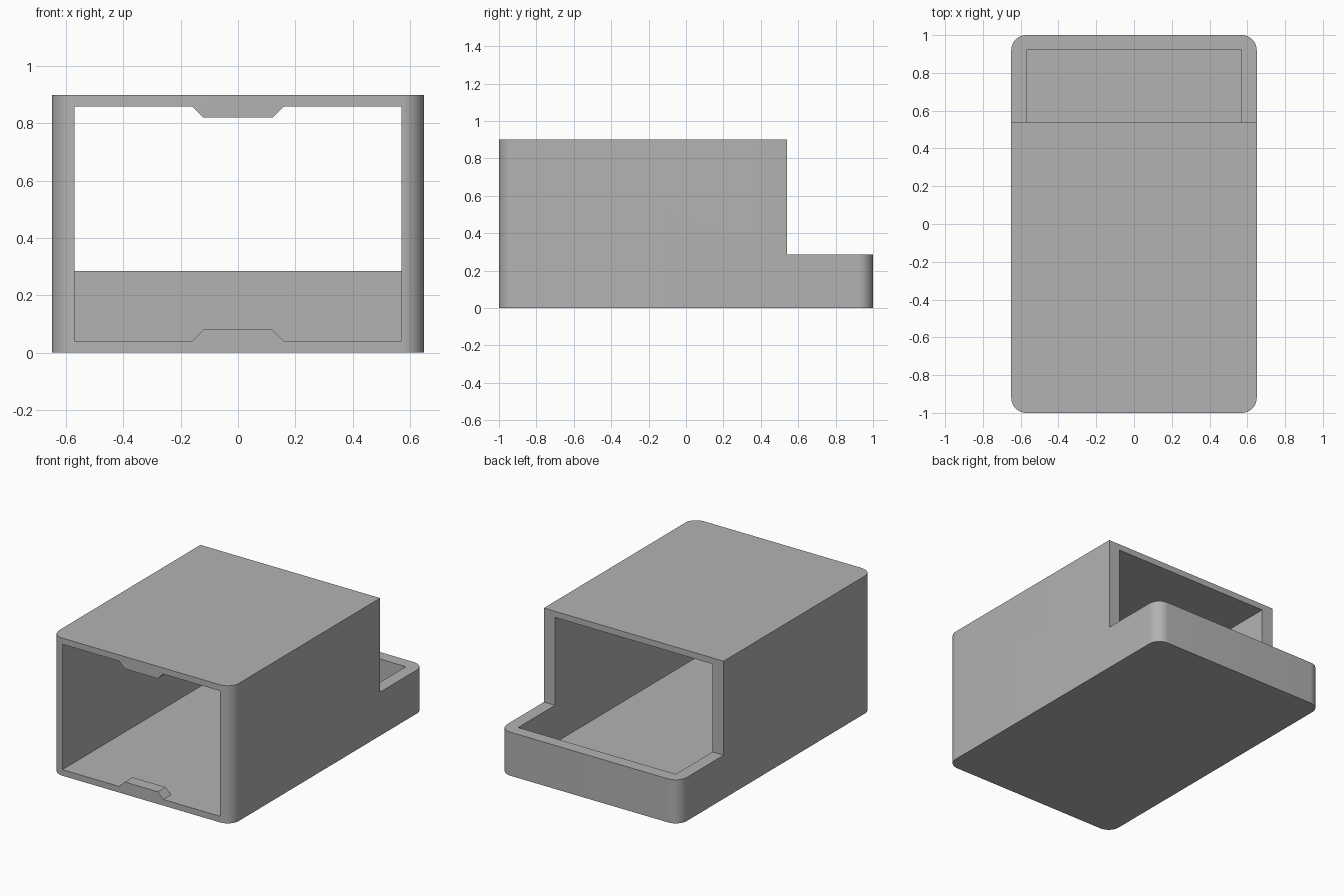
import bpy, bmesh, math
from mathutils import Vector

if "Cube" in bpy.data.objects:
    bpy.data.objects.remove(bpy.data.objects["Cube"], do_unlink=True)

W, L, H = 0.65, 1.0, 0.9         # half width, half length, height
WALL, SKIN, R = 0.08, 0.04, 0.08  # side wall, floor and roof, corner radius
STEP_Y, STEP_Z = 0.54, 0.285      # low tray at the back

grey = bpy.data.materials.new("plain grey")
grey.use_nodes = True
colour = (0.45, 0.45, 0.45, 1)
grey.diffuse_color = colour
grey.node_tree.nodes["Principled BSDF"].inputs["Base Color"].default_value = colour


def prism(name, outline, sweep):
    """Extrude a closed outline along a vector."""
    bm = bmesh.new()
    face = bm.faces.new([bm.verts.new(p) for p in outline])
    out = bmesh.ops.extrude_face_region(bm, geom=[face])
    verts = [v for v in out["geom"] if isinstance(v, bmesh.types.BMVert)]
    bmesh.ops.translate(bm, vec=Vector(sweep), verts=verts)
    bmesh.ops.recalc_face_normals(bm, faces=bm.faces)
    mesh = bpy.data.meshes.new(name)
    bm.to_mesh(mesh)
    bm.free()
    mesh.materials.append(grey)
    obj = bpy.data.objects.new(name, mesh)
    bpy.context.collection.objects.link(obj)
    return obj


def block(name, x, y0, y1, z0, z1):
    return prism(name, [(-x, y0, z0), (x, y0, z0), (x, y1, z0), (-x, y1, z0)],
                 (0, 0, z1 - z0))


def cut(target, cutter):
    """Subtract the cutter, then discard it."""
    cutter.hide_render = True
    mod = target.modifiers.new("cut", 'BOOLEAN')
    mod.operation, mod.solver, mod.object = 'DIFFERENCE', 'EXACT', cutter
    bpy.context.view_layer.objects.active = target
    bpy.ops.object.modifier_apply(modifier=mod.name)
    bpy.data.objects.remove(cutter, do_unlink=True)


# Housing: rounded rectangle swept upward
outline = []
for i, (sx, sy) in enumerate([(1, 1), (-1, 1), (-1, -1), (1, -1)]):
    for k in range(13):
        a = math.radians(90 * i + 7.5 * k)
        outline.append((sx * (W - R) + R * math.cos(a),
                        sy * (L - R) + R * math.sin(a), 0))
housing = prism("housing", outline, (0, 0, H))

# Cavity, open at the front, notched to leave catches on floor and roof
cavity = block("cavity_cutter", W - WALL, -L - 0.1, L - WALL, SKIN, H - SKIN)
for z, d in ((SKIN, 1), (H - SKIN, -1)):
    rise = [(-0.20, -0.04), (-0.12, 0.04), (0.12, 0.04), (0.20, -0.04)]
    cut(cavity, prism("catch_cutter", [(x, -L - 0.2, z + d * h) for x, h in rise],
                      (0, 0.2 + 0.08, 0)))
cut(housing, cavity)

# Open step above the back tray
cut(housing, block("step_cutter", W + 0.1, STEP_Y, L + 0.1, STEP_Z, H + 0.1))

bpy.ops.object.select_all(action='DESELECT')
housing.select_set(True)
bpy.context.view_layer.objects.active = housing
bpy.ops.object.shade_smooth_by_angle(angle=math.radians(30))
